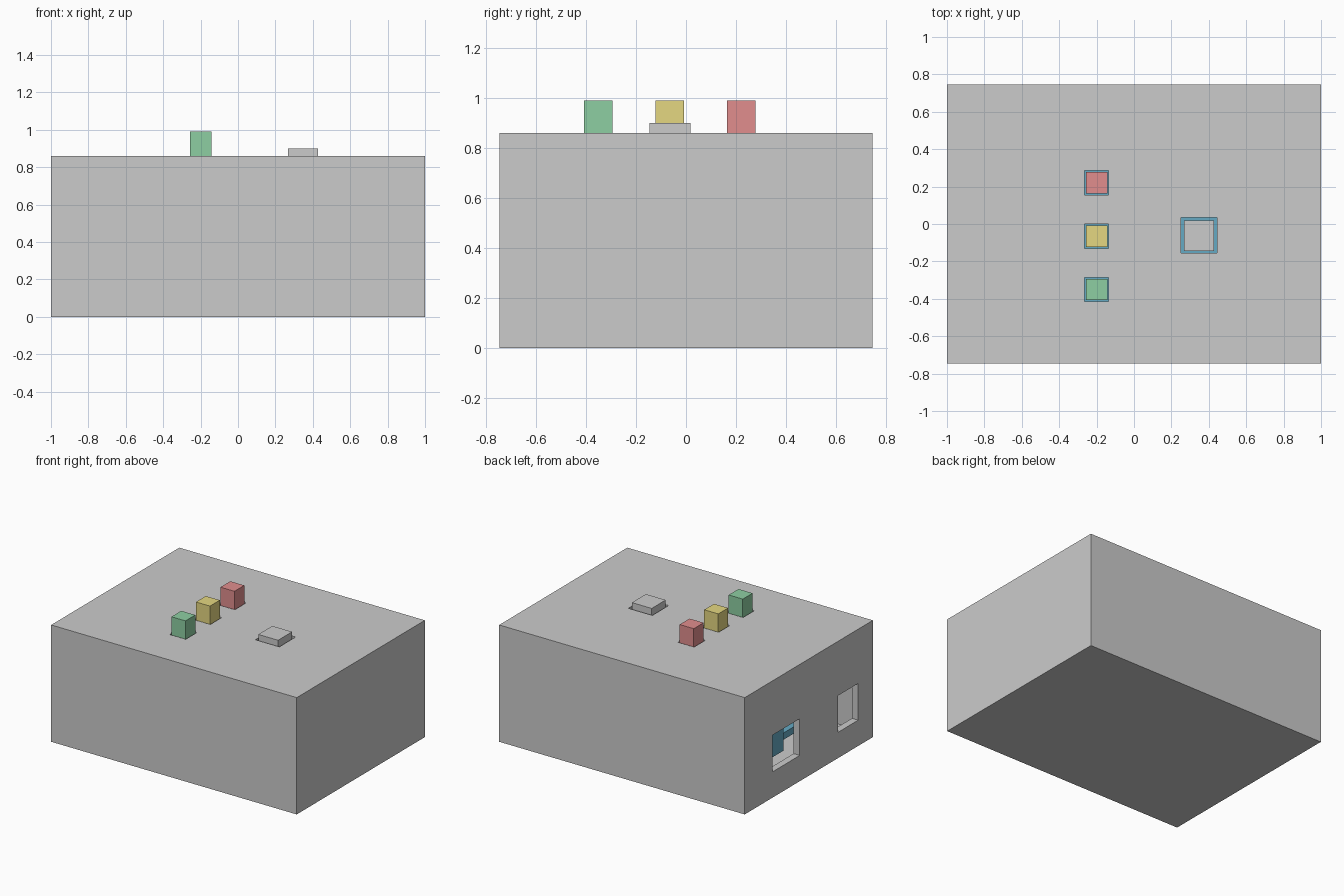
import bpy

if "Cube" in bpy.data.objects:
    bpy.data.objects.remove(bpy.data.objects["Cube"])


def material(name, rgb):
    m = bpy.data.materials.new(name)
    m.diffuse_color = (*rgb, 1)
    m.use_nodes = True
    m.node_tree.nodes["Principled BSDF"].inputs["Base Color"].default_value = m.diffuse_color
    return m


def box(name, x, y, z, mat=None):
    """Box spanning the given (min, max) ranges."""
    lo, hi = zip(x, y, z)
    bpy.ops.mesh.primitive_cube_add(size=1, location=[(a + b) / 2 for a, b in zip(lo, hi)])
    ob = bpy.context.object
    ob.name = name
    ob.scale = [b - a for a, b in zip(lo, hi)]
    bpy.ops.object.transform_apply(location=False, rotation=False, scale=True)
    if mat:
        ob.data.materials.append(mat)
    return ob


def cut(target, x, y, z):
    cutter = box("cutter", x, y, z)
    mod = target.modifiers.new("cut", 'BOOLEAN')
    mod.operation = 'DIFFERENCE'
    mod.solver = 'EXACT'
    mod.object = cutter
    bpy.context.view_layer.objects.active = target
    bpy.ops.object.modifier_apply(modifier=mod.name)
    bpy.data.objects.remove(cutter)


red = material("red", (0.75, 0.27, 0.27))
yellow = material("yellow", (0.78, 0.68, 0.22))
green = material("green", (0.27, 0.62, 0.36))
blue = material("blue", (0.13, 0.40, 0.55))

# Hollow enclosure with two connector openings in the left wall
H, T = 0.86, 0.05
case = box("enclosure", (-1, 1), (-0.745, 0.745), (0, H))
cut(case, (-1 + T, 1 - T), (-0.695, 0.695), (T, H - T))
for y in ((0.105, 0.42), (-0.575, -0.34)):
    cut(case, (-1.1, -0.9), y, (0.19, 0.46))

# Three lamps rising through slightly larger holes in the lid
for name, y, mat in (("red", 0.22, red), ("yellow", -0.065, yellow), ("green", -0.35, green)):
    cut(case, (-0.265, -0.135), (y - 0.065, y + 0.065), (0.75, 0.95))
    box(name + "_lamp", (-0.257, -0.143), (y - 0.057, y + 0.057), (0.78, 0.99), mat)

# Push button in its own hole
cut(case, (0.25, 0.445), (-0.155, 0.035), (0.75, 0.95))
box("push_button", (0.267, 0.428), (-0.145, 0.018), (0.76, 0.90))

# Circuit board with connectors and pin headers
box("circuit_board", (-0.72, 0.91), (-0.64, 0.63), (0.15, 0.20), blue)
box("data_socket", (-0.88, -0.48), (0.12, 0.40), (0.20, 0.44), blue)
box("power_socket", (-0.77, -0.45), (-0.56, -0.35), (0.20, 0.44), blue)
for side, y in (("front", -0.58), ("back", 0.57)):
    box(side + "_pin_header", (-0.1, 0.8), (y - 0.03, y + 0.03), (0.20, 0.40), blue)

# Standoffs holding the board above the floor
for x, y in ((-0.38, -0.55), (-0.35, 0.55), (0.85, -0.4), (0.85, 0.3)):
    bpy.ops.mesh.primitive_cylinder_add(vertices=16, radius=0.045, depth=0.10, location=(x, y, 0.10))
    bpy.context.object.name = "standoff"
    bpy.ops.object.shade_smooth_by_angle()
